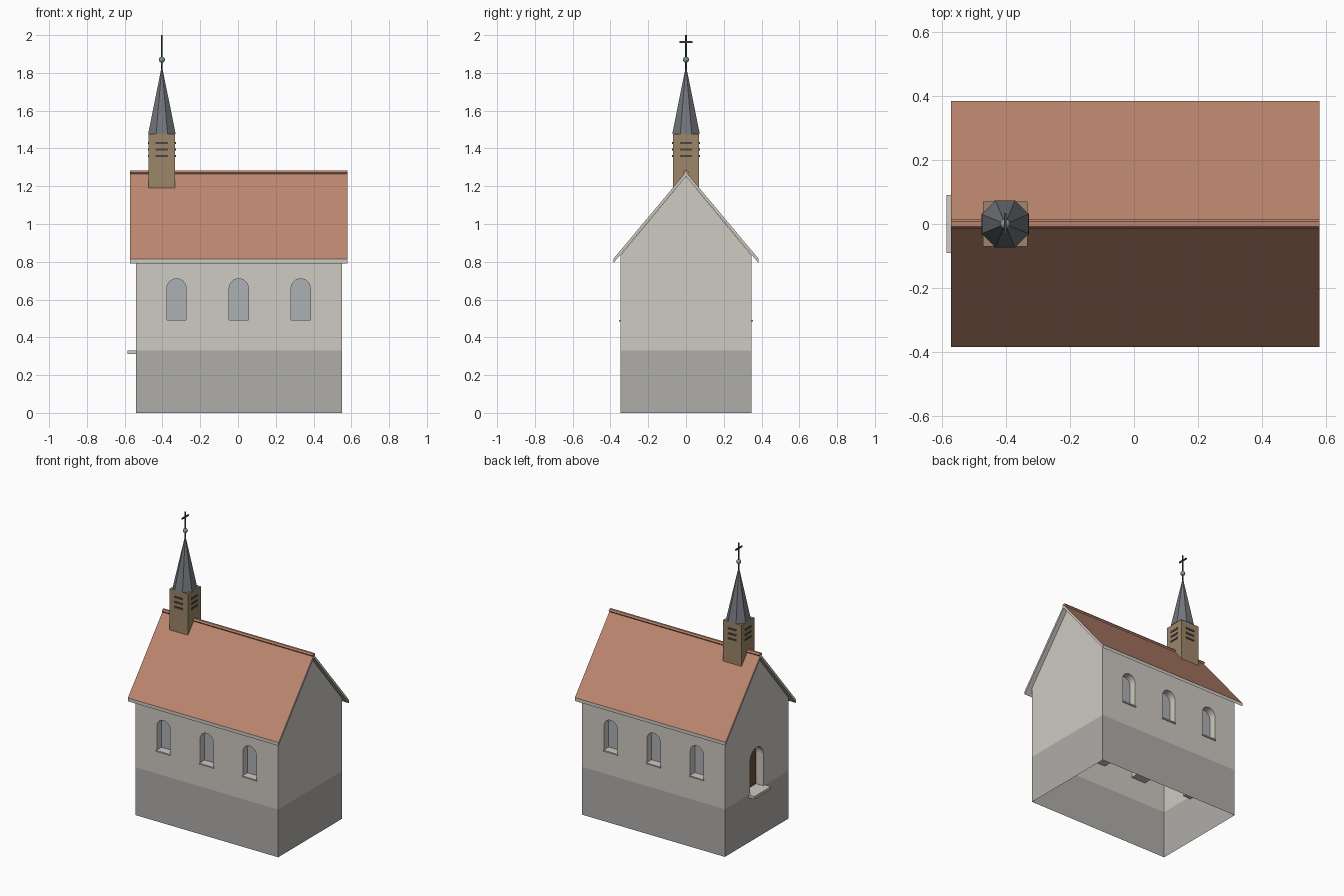
import bpy, bmesh, math
from mathutils import Matrix, Vector

if "Cube" in bpy.data.objects:
    bpy.data.objects.remove(bpy.data.objects["Cube"])


def material(name, rgb):
    m = bpy.data.materials.new(name)
    m.diffuse_color = (*rgb, 1)
    m.use_nodes = True
    m.node_tree.nodes["Principled BSDF"].inputs["Base Color"].default_value = m.diffuse_color
    return m


WALL = material("plaster", (0.62, 0.59, 0.54))
PLINTH = material("plinth_stone", (0.43, 0.42, 0.40))
TILE = material("clay_tile", (0.50, 0.24, 0.16))
GLASS = material("glass", (0.42, 0.44, 0.46))
DOOR = material("door_wood", (0.15, 0.08, 0.04))
WOOD = material("tower_wood", (0.34, 0.24, 0.14))
SLATE = material("slate", (0.17, 0.18, 0.20))
DARK = material("dark_metal", (0.06, 0.06, 0.06))
PATINA = material("patina", (0.20, 0.33, 0.28))


def finish(bm, name, *mats):
    bmesh.ops.recalc_face_normals(bm, faces=bm.faces)
    me = bpy.data.meshes.new(name)
    bm.to_mesh(me)
    bm.free()
    ob = bpy.data.objects.new(name, me)
    bpy.context.collection.objects.link(ob)
    for m in mats:
        me.materials.append(m)
    return ob


def add_prism(bm, pts, axis, a, b):
    """Extrude a profile (side, z) along x or y between a and b."""
    place = (lambda p, t: (t, p[0], p[1])) if axis == 'x' else (lambda p, t: (p[0], t, p[1]))
    lo = [bm.verts.new(place(p, a)) for p in pts]
    hi = [bm.verts.new(place(p, b)) for p in pts]
    bm.faces.new(lo)
    bm.faces.new(hi[::-1])
    n = len(pts)
    for i in range(n):
        j = (i + 1) % n
        bm.faces.new((lo[i], hi[i], hi[j], lo[j]))


def add_box(bm, x0, x1, y0, y1, z0, z1):
    add_prism(bm, [(y0, z0), (y1, z0), (y1, z1), (y0, z1)], 'x', x0, x1)


def box(name, mat, *ext):
    bm = bmesh.new()
    add_box(bm, *ext)
    return finish(bm, name, mat)


def arch(c, r, z0, z1, n=12):
    pts = [(c - r, z0), (c + r, z0)]
    return pts + [(c + r * math.cos(math.pi * i / n), z1 - r + r * math.sin(math.pi * i / n))
                  for i in range(n + 1)]


def cone(name, mat, x, z0, z1, r0, r1, n, turn=0.0):
    bm = bmesh.new()
    bmesh.ops.create_cone(bm, cap_ends=True, segments=n, radius1=r0, radius2=r1, depth=z1 - z0,
                          matrix=Matrix.Translation((x, 0, (z0 + z1) / 2)) @ Matrix.Rotation(turn, 4, 'Z'))
    return finish(bm, name, mat)


# Walls: gabled shell with arched recesses for windows and door
WINDOWS = (-0.326, 0.004, 0.332)
bm = bmesh.new()
add_prism(bm, [(-0.347, 0), (0.347, 0), (0.347, 0.834), (0, 1.252), (-0.347, 0.834)], 'x', -0.54, 0.55)
walls = finish(bm, "walls", WALL, PLINTH, GLASS, DOOR)

bm = bmesh.new()
for x in WINDOWS:
    for s in (-1, 1):
        add_prism(bm, arch(x, 0.051, 0.488, 0.71), 'y', s * 0.45, s * 0.297)
add_prism(bm, arch(0, 0.072, 0.33, 0.625), 'x', -0.65, -0.485)
cutter = finish(bm, "opening_cutter")
cutter.hide_render = True

mod = walls.modifiers.new("openings", 'BOOLEAN')
mod.operation = 'DIFFERENCE'
mod.solver = 'EXACT'
mod.object = cutter
bpy.context.view_layer.objects.active = walls
bpy.ops.object.modifier_apply(modifier=mod.name)
bpy.data.objects.remove(cutter)

# Open underside, plinth band, window panes and door leaf
bm = bmesh.new()
bm.from_mesh(walls.data)
bmesh.ops.delete(bm, geom=[f for f in bm.faces if f.calc_center_median().z < 0.001], context='FACES_ONLY')
bmesh.ops.bisect_plane(bm, geom=bm.verts[:] + bm.edges[:] + bm.faces[:],
                       plane_co=(0, 0, 0.33), plane_no=(0, 0, 1))
bm.normal_update()
for f in bm.faces:
    c = f.calc_center_median()
    f.material_index = 0
    if c.z < 0.329:
        f.material_index = 1
    elif abs(f.normal.y) > 0.99 and abs(abs(c.y) - 0.297) < 0.005:
        f.material_index = 2
    elif f.normal.x < -0.99 and abs(c.x + 0.485) < 0.005:
        f.material_index = 3
bm.to_mesh(walls.data)
bm.free()

# Window sills
bm = bmesh.new()
for x in WINDOWS:
    for s in (-1, 1):
        y0, y1 = sorted((s * 0.354, s * 0.295))
        add_box(bm, x - 0.055, x + 0.055, y0, y1, 0.484, 0.493)
finish(bm, "window_sills", WALL)

# Door step
box("door_step", WALL, -0.586, -0.48, -0.09, 0.09, 0.312, 0.331)

# Roof slab, tiled on its upper faces
bm = bmesh.new()
t = 0.023
add_prism(bm, [(-0.385, 0.815), (0, 1.275), (0.385, 0.815),
               (0.385, 0.815 - t), (0, 1.275 - t), (-0.385, 0.815 - t)], 'x', -0.572, 0.58)
roof = finish(bm, "roof", WALL, TILE)
for p in roof.data.polygons:
    p.material_index = int(p.normal.z > 0.3)

# Ridge cap
bm = bmesh.new()
add_prism(bm, [(0.015 * math.cos(math.pi * i / 3), 1.273 + 0.012 * math.sin(math.pi * i / 3))
               for i in range(6)], 'x', -0.572, 0.58)
finish(bm, "ridge_cap", TILE)

# Bell tower with louvre slats on all four sides
TX = -0.403
box("tower", WOOD, TX - 0.07, TX + 0.07, -0.07, 0.07, 1.188, 1.476)
bm = bmesh.new()
for z in (1.36, 1.394, 1.429):
    for k in range(4):
        old = len(bm.verts)
        add_box(bm, -0.033, 0.033, -0.074, -0.06, z - 0.006, z + 0.006)
        bm.verts.ensure_lookup_table()
        bmesh.ops.transform(bm, verts=bm.verts[old:],
                            matrix=Matrix.Translation((TX, 0, 0)) @ Matrix.Rotation(k * math.pi / 2, 4, 'Z'))
finish(bm, "louvre_slats", DARK)

# Octagonal spire with rod, ball and cross
cone("spire", SLATE, TX, 1.476, 1.825, 0.079, 0.003, 8, math.pi / 8)
cone("finial_rod", DARK, TX, 1.80, 2.0, 0.0045, 0.0045, 8)
box("cross_bar", DARK, TX - 0.004, TX + 0.004, -0.035, 0.035, 1.959, 1.968)
bm = bmesh.new()
bmesh.ops.create_uvsphere(bm, u_segments=16, v_segments=10, radius=0.016,
                          matrix=Matrix.Translation((TX, 0, 1.87)))
for f in bm.faces:
    f.smooth = True
finish(bm, "finial_ball", PATINA)
